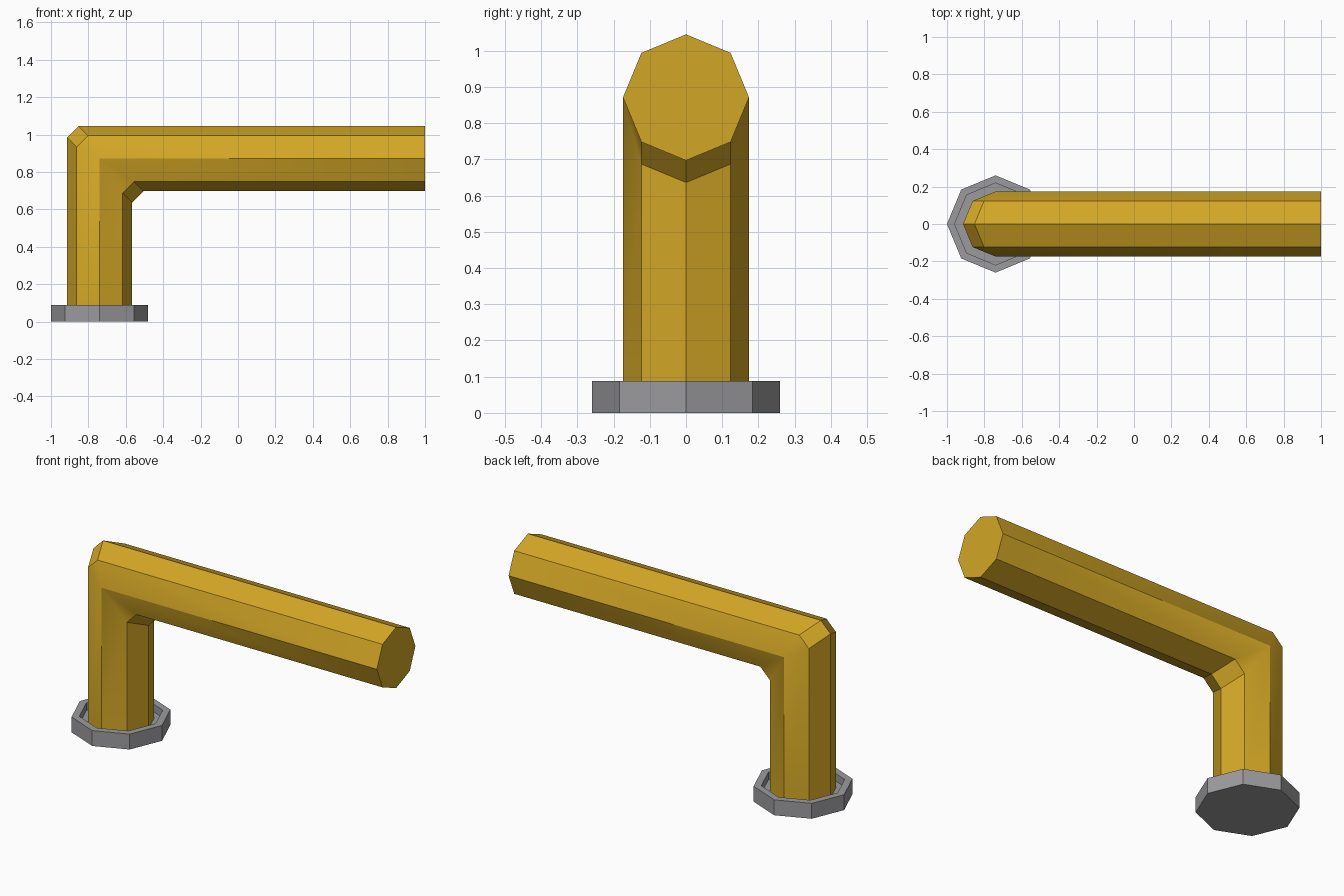
import bpy
import bmesh
import math

cube = bpy.data.objects.get("Cube")
if cube:
    bpy.data.objects.remove(cube, do_unlink=True)

SIDES = 8
AXIS_X = -0.74      # centre of the upright
AXIS_Z = 0.871      # centre of the horizontal arm
PIPE_R = 0.174
BEVEL = 0.061       # cut back from the mitre on each side
FLOOR_Z = 0.045     # recessed floor of the base cup
ANGLES = [2 * math.pi * i / SIDES for i in range(SIDES)]


def material(name, colour):
    mat = bpy.data.materials.new(name)
    mat.use_nodes = True
    mat.diffuse_color = colour
    mat.node_tree.nodes["Principled BSDF"].inputs["Base Color"].default_value = colour
    return mat


def loft(name, rings, mat):
    """Skin a list of rings, cap both ends and shade by angle."""
    bm = bmesh.new()
    loops = [[bm.verts.new(p) for p in ring] for ring in rings]
    for low, high in zip(loops, loops[1:]):
        for i in range(SIDES):
            j = (i + 1) % SIDES
            bm.faces.new((low[i], low[j], high[j], high[i]))
    bm.faces.new(loops[0][::-1])
    bm.faces.new(loops[-1])
    bmesh.ops.remove_doubles(bm, verts=bm.verts[:], dist=0.0005)
    bmesh.ops.recalc_face_normals(bm, faces=bm.faces[:])
    mesh = bpy.data.meshes.new(name)
    bm.to_mesh(mesh)
    bm.free()
    mesh.materials.append(mat)
    obj = bpy.data.objects.new(name, mesh)
    bpy.context.collection.objects.link(obj)
    bpy.ops.object.select_all(action='DESELECT')
    obj.select_set(True)
    bpy.context.view_layer.objects.active = obj
    bpy.ops.object.shade_smooth_by_angle(angle=math.radians(30))
    return obj


def flat_ring(radius, z):
    return [(AXIS_X + radius * math.cos(a), radius * math.sin(a), z) for a in ANGLES]


def pipe_ring(place):
    """Pipe cross-section; place receives the inward offset and the bevel cut."""
    ring = []
    for a in ANGLES:
        u, y = PIPE_R * math.cos(a), PIPE_R * math.sin(a)
        cut = BEVEL if abs(math.cos(a)) > 0.01 else 0.0
        x, z = place(u, cut)
        ring.append((x, y, z))
    return ring


gold = material("golden yellow", (0.65, 0.385, 0.019, 1.0))
grey = material("metal grey", (0.33, 0.33, 0.345, 1.0))

# Base cup: outer wall, rim and recessed floor
loft("base_cup", [flat_ring(0.26, 0.0), flat_ring(0.26, 0.088),
                  flat_ring(0.219, 0.088), flat_ring(0.219, FLOOR_Z)], grey)

# Bent pipe: upright, bevelled mitre and horizontal arm
loft("bent_pipe", [
    pipe_ring(lambda u, cut: (AXIS_X + u, FLOOR_Z)),
    pipe_ring(lambda u, cut: (AXIS_X + u, AXIS_Z - u - cut)),
    pipe_ring(lambda u, cut: (AXIS_X + u + cut, AXIS_Z - u)),
    pipe_ring(lambda u, cut: (1.0, AXIS_Z - u)),
], gold)
